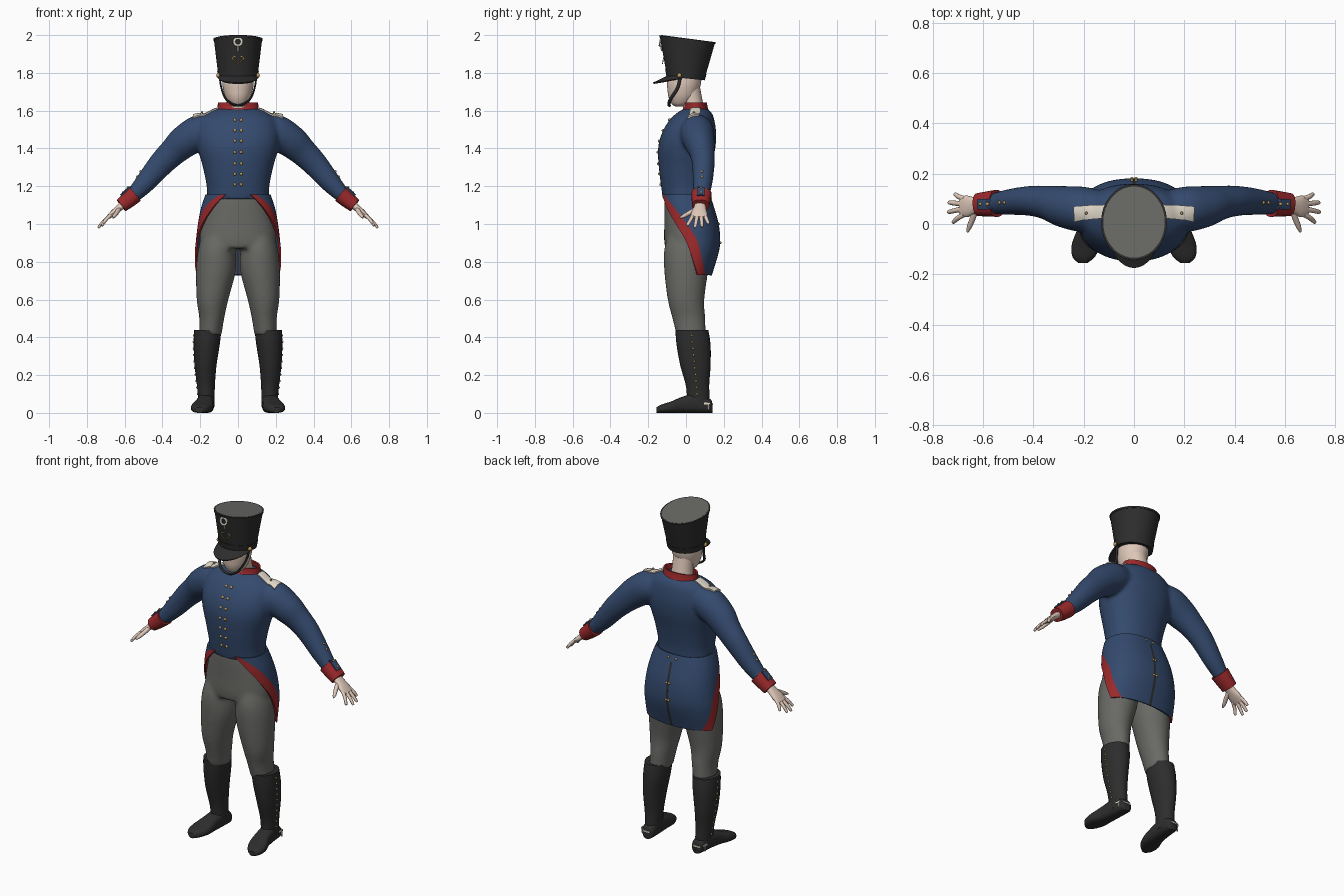
import bpy, bmesh, math
from mathutils import Vector, Matrix

if "Cube" in bpy.data.objects:
    bpy.data.objects.remove(bpy.data.objects["Cube"])

COLOURS = {"coat_blue": (0.034, 0.068, 0.155), "facing_red": (0.33, 0.022, 0.024),
           "trouser_grey": (0.14, 0.142, 0.13), "leather_black": (0.026, 0.026, 0.026),
           "skin": (0.74, 0.58, 0.49), "trim_white": (0.76, 0.70, 0.60), "brass": (0.52, 0.34, 0.10)}
MATS = {}
for key, c in COLOURS.items():
    MATS[key] = bpy.data.materials.new(key)
    MATS[key].diffuse_color = (*c, 1)


def finish(bm, name, *mats):
    bmesh.ops.recalc_face_normals(bm, faces=bm.faces[:])
    me = bpy.data.meshes.new(name)
    bm.to_mesh(me)
    bm.free()
    ob = bpy.data.objects.new(name, me)
    bpy.context.collection.objects.link(ob)
    for m in mats:
        me.materials.append(MATS[m])
    return ob


def apply_mod(ob, kind, **props):
    m = ob.modifiers.new(kind.lower(), kind)
    for k, v in props.items():
        setattr(m, k, v)
    bpy.context.view_layer.objects.active = ob
    bpy.ops.object.modifier_apply(modifier=m.name)
    return ob


def mirror(ob):
    return apply_mod(ob, 'MIRROR', use_mirror_merge=False)


def smooth_rows(rows, sub=4):
    """Catmull-Rom through rows of numbers."""
    out, n = [], len(rows)
    for i in range(n - 1):
        p = [rows[max(0, min(n - 1, i + k))] for k in (-1, 0, 1, 2)]
        for s in range(sub):
            t = s / sub
            out.append([b + 0.5 * t * (c - a + t * (2*a - 5*b + 4*c - d + t * (3*(b - c) + d - a)))
                        for a, b, c, d in zip(*p)])
    return out + [list(rows[-1])]


def spow(v, p):
    return math.copysign(abs(v) ** p, v)


def loft(name, rings, mat, n=28, e=2.0, sub=4, caps=True):
    """Rings are centre, half-axis u, half-axis v; e squares the section."""
    bm, loops = bmesh.new(), []
    for r in smooth_rows(rings, sub):
        c, u, v = Vector(r[:3]), Vector(r[3:6]), Vector(r[6:9])
        ang = [2 * math.pi * k / n for k in range(n)]
        loops.append([bm.verts.new(c + u * spow(math.cos(a), 2/e) + v * spow(math.sin(a), 2/e)) for a in ang])
    for a, b in zip(loops, loops[1:]):
        for k in range(n):
            bm.faces.new((a[k], a[(k+1) % n], b[(k+1) % n], b[k]))
    if caps:
        bm.faces.new(loops[0])
        bm.faces.new(loops[-1])
    return finish(bm, name, mat)


def body(z, w, yf, yb, x=0.0):
    return (x, (yf + yb) / 2, z, w, 0, 0, 0, (yb - yf) / 2, 0)


def limb(pts):
    """Points x, y, z, half-size along y, half-size across."""
    rings = []
    for i, (x, y, z, a, b) in enumerate(pts):
        t = Vector(pts[min(i+1, len(pts)-1)][:3]) - Vector(pts[max(i-1, 0)][:3])
        v = t.cross(Vector((0, 1, 0))).normalized() * b
        u = v.cross(t).normalized() * a
        rings.append((x, y, z, *u, *v))
    return rings


def join(name, obs, voxel):
    for o in bpy.context.view_layer.objects:
        o.select_set(o in obs)
    bpy.context.view_layer.objects.active = obs[0]
    bpy.ops.object.join()
    ob = obs[0]
    ob.name = name
    apply_mod(ob, 'REMESH', mode='VOXEL', voxel_size=voxel)
    apply_mod(ob, 'SMOOTH', factor=0.5, iterations=5)
    bpy.context.view_layer.update()
    return ob


def cast(ob, p, d):
    d = Vector(d).normalized()
    hit, loc, _, _ = ob.ray_cast(Vector(p) - d * 0.3, d)
    return loc if hit else Vector(p)


def patch(name, ob, p0, p1, w0, w1, d, mat, off=0.003):
    """Thin plate draped on a surface along direction d."""
    bm, rows, d = bmesh.new(), [], Vector(d).normalized()
    for i in range(9):
        t = i / 8
        c, w = Vector(p0).lerp(Vector(p1), t), Vector(w0).lerp(Vector(w1), t)
        rows.append([bm.verts.new(cast(ob, c + w * (j / 3), d) - d * off) for j in range(-3, 4)])
    for a, b in zip(rows, rows[1:]):
        for j in range(6):
            bm.faces.new((a[j], a[j+1], b[j+1], b[j]))
    return apply_mod(finish(bm, name, mat), 'SOLIDIFY', thickness=0.009, offset=0)


# Coat body and sleeves, fused
torso = loft("torso", [body(1.13, .164, -.122, .118), body(1.2, .166, -.132, .12), body(1.3, .186, -.144, .135),
    body(1.4, .213, -.148, .155), body(1.48, .22, -.128, .16), body(1.55, .20, -.088, .15),
    body(1.59, .155, -.045, .135), body(1.612, .11, -.005, .11)], "coat_blue", 40, 2.2)
sleeves = mirror(loft("sleeves", limb([(.11, .055, 1.505, .07, .075), (.2, .058, 1.487, .09, .093),
    (.285, .07, 1.435, .082, .087), (.345, .085, 1.38, .068, .075), (.41, .092, 1.315, .06, .067),
    (.49, .088, 1.22, .052, .055), (.56, .08, 1.145, .042, .04)]), "coat_blue"))
coat = join("coat", [torso, sleeves], 0.011)

# Trousers: hips and legs, fused
hips = loft("hips", [body(1.17, .15, -.112, .10), body(1.1, .165, -.115, .11), body(1.0, .192, -.115, .135),
    body(.92, .204, -.116, .142), body(.87, .195, -.11, .13)], "trouser_grey", 36, 2.2)
legs = mirror(loft("legs", [body(.96, .085, -.09, .11, .1), body(.86, .1, -.116, .128, .112),
    body(.75, .105, -.115, .117, .117), body(.6, .084, -.097, .097, .135), body(.5, .066, -.072, .102, .139),
    body(.41, .06, -.05, .105, .147)], "trouser_grey"))
trousers = join("trousers", [hips, legs], 0.011)

# Coat tails: an open skirt with a red edge and a dark back vent
rows = [(1.155, .168, -.128, .121, -.122, -.114), (1.08, .192, -.126, .146, -.095, -.055),
        (1.0, .207, -.12, .168, -.052, .005), (.92, .217, -.115, .176, -.005, .055),
        (.85, .223, -.11, .168, .022, .075), (.73, .225, -.10, .132, .06, .1)]
bm, grid, E = bmesh.new(), [], 2.3
for z, w, yf, yb, edge, band in smooth_rows(rows, 5):
    yc, dy = (yf + yb) / 2, (yb - yf) / 2
    fe, fb = [math.acos(max(-1, min(1, spow((y - yc) / dy, E / 2)))) for y in (edge, band)]
    fs = [0, .02] + [.02 + (fb - .02) * k / 14 for k in range(1, 15)] + [fb + (fe - fb) * k / 3 for k in (1, 2, 3)]
    grid.append([bm.verts.new((w * spow(math.sin(f), 2/E), yc + dy * spow(math.cos(f), 2/E), z)) for f in fs])
for a, b in zip(grid, grid[1:]):
    for k in range(len(a) - 1):
        f = bm.faces.new((a[k], b[k], b[k+1], a[k+1]))
        f.material_index = 2 if k == 0 and a[0].co.z < 1.13 else (1 if k >= 15 else 0)
tails = finish(bm, "coat_tails", "coat_blue", "facing_red", "leather_black")
mirror(tails)
apply_mod(tails, 'SOLIDIFY', thickness=0.01, offset=0)

# Collar, neck and head
collar = loft("collar", [body(1.578, .106, -.035, .125), body(1.61, .103, -.01, .112), body(1.642, .102, -.004, .105)],
              "facing_red", 32, caps=False)
apply_mod(collar, 'SOLIDIFY', thickness=0.01, offset=0)
loft("neck", [body(1.57, .07, -.01, .105), body(1.64, .06, -.02, .09), body(1.72, .06, -.04, .075)], "skin")
loft("head", [body(1.622, .022, -.055, -.01), body(1.635, .045, -.075, .02), body(1.67, .066, -.092, .055),
    body(1.71, .078, -.098, .07), body(1.75, .083, -.1, .08), body(1.81, .08, -.09, .085)], "skin", 32)


# Tall flared hat, tilted rings from f=0 (bottom) to f=1 (top)
def hat_ring(f, grow=0.0):
    return (0, -.002 + .0095 * f, 1.773 + .2075 * f, .103 + .025 * f + grow, 0, 0,
            0, .099 + .048 * f + grow, -.01 - .0085 * f)


loft("hat_body", [hat_ring(0), hat_ring(1)], "leather_black", 48)
loft("hat_band", [hat_ring(-.01, .003), hat_ring(.16, .003)], "leather_black", 48, sub=1)
loft("hat_top_rim", [hat_ring(.95, .003), hat_ring(1.0, .003)], "leather_black", 48, sub=1)
loft("hat_top", [hat_ring(.99, -.006), hat_ring(1.008, -.006)], "trouser_grey", 48, sub=1)
bm, grid = bmesh.new(), []
for k in range(25):
    t = math.radians(-88 + 176 * k / 24)
    s, c = math.sin(t), max(0, math.cos(t))
    grid.append([bm.verts.new((.104 * s, -.005 - (.09 + .078 * g) * c, 1.778 + .005 * c - .038 * g * c ** .8))
                 for g in (0, .35, .7, 1)])
for a, b in zip(grid, grid[1:]):
    for j in range(3):
        bm.faces.new((a[j], b[j], b[j+1], a[j+1]))
apply_mod(finish(bm, "hat_visor", "leather_black"), 'SOLIDIFY', thickness=0.008, offset=0)
mirror(loft("chin_strap", limb([(.098, -.03, 1.785, .009, .005), (.088, -.045, 1.72, .009, .005),
    (.066, -.08, 1.665, .009, .006), (.032, -.09, 1.637, .009, .006), (-.002, -.088, 1.626, .009, .006)]),
    "leather_black", 10))


# Cockade and a plain lozenge ornament on the hat front
def hat_front(z):
    return -.1 - .041 * (z - 1.783) / .215


def hat_torus(name, z, R, r, segs, mat, sx=1.0):
    bpy.ops.mesh.primitive_torus_add(major_segments=segs, minor_segments=8, major_radius=R, minor_radius=r,
        location=(0, hat_front(z) - .002, z), rotation=(math.radians(90 - 10.7), 0, 0))
    ob = bpy.context.object
    ob.name, ob.scale = name, (sx, 1, .6)
    ob.data.materials.append(MATS[mat])


hat_torus("cockade", 1.965, .02, .007, 24, "trim_white")
hat_torus("hat_ornament", 1.875, .026, .0035, 4, "brass", 1.3)
loft("cockade_loop", [(0, hat_front(z) - .003, z, .005, 0, 0, 0, .004, 0) for z in (1.915, 1.945)], "trim_white", 8)

# Cuffs, cuff flaps and hands
cuffs = mirror(loft("cuffs", limb([(.545, .082, 1.158, .054, .046), (.58, .08, 1.128, .05, .043),
    (.618, .077, 1.098, .046, .038)]), "facing_red", e=2.3))
bpy.context.view_layer.update()
out = Vector((-.65, 0, -.76))
mirror(patch("cuff_flaps", cuffs, (.56, .08, 1.19), (.615, .078, 1.145), (0, .02, 0), (0, .02, 0), out, "coat_blue"))
mirror(loft("palms", limb([(.6, .076, 1.11, .027, .02), (.635, .073, 1.08, .034, .018), (.665, .07, 1.055, .043, .015),
    (.69, .07, 1.033, .038, .01)]), "skin", 16, 2.3))
for i, (yb, yt, x, z) in enumerate([(.038, .008, .722, .99), (.06, .048, .74, .98), (.08, .085, .738, .984), (.1, .118, .715, 1.0)]):
    mirror(loft(f"fingers_{i+1}", limb([(.675, yb, 1.047, .011, .01), ((.68 + x) / 2, (yb + yt) / 2, (1.047 + z) / 2 + .002, .01, .009),
        (x - .004, yt, z + .004, .008, .007), (x, yt, z, .003, .003)]), "skin", 10, sub=3))
mirror(loft("thumbs", limb([(.63, .058, 1.08, .014, .013), (.642, .02, 1.06, .012, .012), (.655, -.012, 1.042, .01, .01),
    (.662, -.032, 1.033, .004, .004)]), "skin", 10))

# Shoulder straps
mirror(patch("shoulder_straps", coat, (.112, .05, 1.6), (.2, .045, 1.59), (0, .026, 0), (.004, .028, 0), (0, 0, -1), "trim_white"))
mirror(patch("shoulder_strap_ends", coat, (.195, .045, 1.59), (.238, .04, 1.57), (0, .026, 0), (0, .03, 0), (0, 0, -1), "trim_white", .006))

# Tall boots, feet and heel spurs
shafts = mirror(loft("boot_shafts", [body(.44, .072, -.056, .118, .16), body(.36, .069, -.05, .13, .166),
    body(.25, .058, -.03, .13, .172), body(.15, .048, -.002, .123, .17), body(.08, .044, .005, .125, .168),
    body(.03, .043, .0, .125, .168)], "leather_black"))
mirror(loft("boot_feet", [(x, y, h / 2, w, 0, 0, 0, 0, h / 2) for y, x, w, h in [(.14, .166, .02, .05), (.125, .166, .036, .075),
    (.05, .17, .044, .1), (-.02, .178, .048, .085), (-.08, .19, .057, .06), (-.13, .2, .045, .044), (-.155, .203, .018, .03)]],
    "leather_black", 24, 2.7))
bm = bmesh.new()
for size, pos in [((.006, .035, .01), (.208, .112, .05)), ((.05, .006, .008), (.17, .141, .045)), ((.006, .006, .035), (.21, .118, .035))]:
    bmesh.ops.create_cube(bm, size=1, matrix=Matrix.Translation(pos) @ Matrix.Diagonal((*size, 1)))
mirror(finish(bm, "spurs", "trim_white"))

# Brass buttons, all in mirrored pairs
bpy.context.view_layer.update()
spots = [(cast(coat, (.017, -.12, z), (0, 1, 0)), .0085) for z in (1.55, 1.495, 1.44, 1.38, 1.32, 1.265, 1.21)]
spots += [(cast(shafts, (.25, .06 - .03 * k / 9, .1 + .31 * k / 9), (-1, 0, 0)), .006) for k in range(10)]
spots += [(cast(tails, (x, .2, z), (0, -1, 0)), .007) for x, z in [(.025, 1.135), (.008, 1.0), (.008, .9)]]
spots += [(cast(coat, (.5 + .022 * k, .085, 1.26 - .024 * k), out), .007) for k in range(2)]
spots += [(cast(cuffs, (x, .08, z), out) - out * .005, .007) for x, z in [(.572, 1.18), (.6, 1.156)]]
spots += [(Vector((.104, -.035, 1.787)), .012), (Vector((.19, .043, 1.592)), .006)]
bm = bmesh.new()
for p, r in spots:
    bmesh.ops.create_uvsphere(bm, u_segments=10, v_segments=6, radius=r, matrix=Matrix.Translation(p))
mirror(finish(bm, "buttons", "brass"))

# Smooth shading with kept edges
for ob in bpy.context.view_layer.objects:
    ob.select_set(True)
bpy.context.view_layer.objects.active = coat
bpy.ops.object.shade_smooth_by_angle(angle=math.radians(40))

for m in bpy.data.materials:
    if m.users and not m.is_grease_pencil:
        m.use_nodes = True
        m.node_tree.nodes["Principled BSDF"].inputs["Base Color"].default_value = m.diffuse_color
